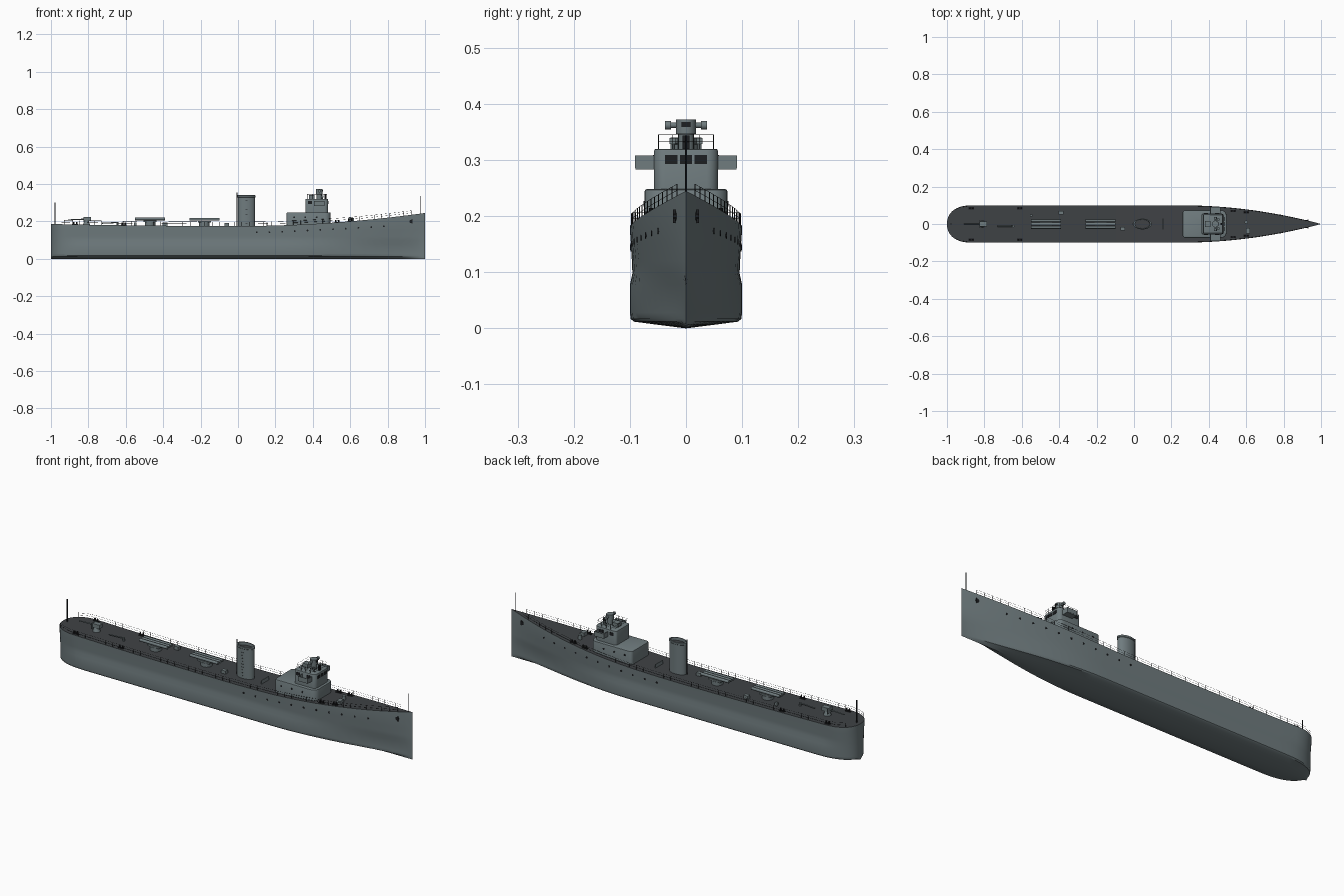
import bpy, bmesh, math
from mathutils import Vector

cube = bpy.data.objects.get("Cube")
if cube:
    bpy.data.objects.remove(cube, do_unlink=True)


def material(name, rgb):
    m = bpy.data.materials.new(name)
    m.use_nodes = True
    m.diffuse_color = (*rgb, 1)
    m.node_tree.nodes["Principled BSDF"].inputs["Base Color"].default_value = (*rgb, 1)
    return m


GREY = material("hull grey", (0.16, 0.2, 0.21))
DECK = material("dark deck grey", (0.05, 0.055, 0.06))
BLACK = material("black fittings", (0.012, 0.013, 0.015))


def finish(name, bm, *mats):
    bmesh.ops.recalc_face_normals(bm, faces=bm.faces)
    me = bpy.data.meshes.new(name)
    bm.to_mesh(me)
    bm.free()
    for m in mats:
        me.materials.append(m)
    me.shade_smooth()
    me.set_sharp_from_angle(angle=math.radians(35))
    ob = bpy.data.objects.new(name, me)
    bpy.context.collection.objects.link(ob)
    return ob


def box(bm, x, y, z, sx, sy, sz):
    vs = bmesh.ops.create_cube(bm, size=1)["verts"]
    bmesh.ops.scale(bm, vec=(sx, sy, sz), verts=vs)
    bmesh.ops.translate(bm, vec=(x, y, z), verts=vs)


def rod(bm, a, b, r, sides=6, r2=None):
    a, b = Vector(a), Vector(b)
    d = b - a
    vs = bmesh.ops.create_cone(bm, cap_ends=True, segments=sides, radius1=r,
                               radius2=r if r2 is None else r2, depth=d.length)["verts"]
    bmesh.ops.rotate(bm, matrix=Vector((0, 0, 1)).rotation_difference(d).to_matrix(), verts=vs)
    bmesh.ops.translate(bm, vec=(a + b) / 2, verts=vs)


def house(name, x0, x1, w, z0, z1, r_aft, r_fore):
    """Deckhouse with rounded corners and a softened roof edge."""
    bm = bmesh.new()
    pts = []
    for cx, cy, r, start in ((x1 - r_fore, w - r_fore, r_fore, 0), (x0 + r_aft, w - r_aft, r_aft, 90),
                             (x0 + r_aft, r_aft - w, r_aft, 180), (x1 - r_fore, r_fore - w, r_fore, 270)):
        for i in range(7):
            t = math.radians(start + 15 * i)
            pts.append((cx + r * math.cos(t), cy + r * math.sin(t), z0))
    base = bm.faces.new([bm.verts.new(p) for p in pts])
    ext = bmesh.ops.extrude_face_region(bm, geom=[base])["geom"]
    bmesh.ops.translate(bm, vec=(0, 0, z1 - z0), verts=[g for g in ext if isinstance(g, bmesh.types.BMVert)])
    edges = [e for e in bm.edges if all(v.co.z > z1 - 1e-4 for v in e.verts)]
    bmesh.ops.bevel(bm, geom=edges, offset=0.004, segments=2, affect='EDGES', profile=0.5)
    return finish(name, bm, GREY)


# Hull lines
def deck_z(x):
    return 0.175 + (0.07 if x > 0 else 0.011) * x * x


def taper(x, fore_power, aft_len):
    if x > 0.25:
        return 0.1 * max(0, 1 - ((x - 0.25) / 0.75) ** 2) ** fore_power
    if x < aft_len - 1:
        return 0.1 * max(0, 1 - ((aft_len - 1 - x) / aft_len) ** 2.5) ** 0.45
    return 0.1


def half_width(x):
    return taper(x, 1.0, 0.14)


# Hull lofted through cross-sections, deck coloured by direction
def section(x):
    d, b, h = half_width(x), taper(x, 1.5, 0.2), deck_z(x)
    m = 0.6 * d + 0.4 * b
    half = [(b * 0.55, 0.007), (b * 0.93, 0.012), (b * 0.985, 0.017), (b, 0.028), (b, 0.078),
            (m * 0.955, 0.098), (m * 0.965, 0.12), (d * 0.985, 0.155), (d, h)]
    return ([(x, 0, 0)] + [(x, y, z) for y, z in half] + [(x, 0, h)]
            + [(x, -y, z) for y, z in reversed(half)])


stations = [-1 + 0.14 * (1 - math.cos(i * math.pi / 24)) for i in range(13)]
stations += [-0.82 + 0.06 * i for i in range(30)] + [0.96, 0.98, 1.0]
bm = bmesh.new()
rings = [[bm.verts.new(p) for p in section(x)] for x in stations]
for a, b in zip(rings, rings[1:]):
    for i in range(len(a)):
        j = (i + 1) % len(a)
        f = bm.faces.new((a[i], a[j], b[j], b[i]))
        f.material_index = 1 if i in (9, 10) else 0
bmesh.ops.remove_doubles(bm, verts=bm.verts, dist=1e-5)
bmesh.ops.dissolve_degenerate(bm, dist=1e-6, edges=bm.edges)
finish("hull", bm, GREY, DECK)

# Portholes and anchors
bm = bmesh.new()
for s in (-1, 1):
    for i in range(11):
        x = 0.1 + 0.068 * i
        z = 0.142 + 0.055 * max(0, x - 0.15) ** 1.2
        d, b = half_width(x), taper(x, 1.5, 0.2)
        m = 0.965 * (0.6 * d + 0.4 * b)
        y = m + (d * 0.985 - m) * min(1, (z - 0.12) / 0.035)
        rod(bm, (x, s * (y - 0.006), z), (x, s * (y + 0.0015), z), 0.005, 10)
    y = half_width(0.925)
    rod(bm, (0.925, s * (y - 0.006), 0.2), (0.925, s * (y + 0.003), 0.2), 0.009, 10)
    box(bm, 0.93, s * (y + 0.002), 0.2, 0.005, 0.004, 0.024)
finish("portholes_and_anchors", bm, BLACK)

# Deck railings
bm = bmesh.new()
for s in (-1, 1):
    tops = []
    for i in range(49):
        x = -0.965 + 0.0394 * i
        y, h = s * max(0.003, half_width(x) - 0.003), deck_z(x)
        rod(bm, (x, y, h - 0.002), (x, y, h + 0.022), 0.0008, 4)
        tops.append(Vector((x, y, h)))
    for a, b in zip(tops, tops[1:]):
        for dz in (0.011, 0.022):
            rod(bm, a + Vector((0, 0, dz)), b + Vector((0, 0, dz)), 0.0005, 4)
finish("deck_railings", bm, BLACK)

# Flag staffs at each end
bm = bmesh.new()
rod(bm, (0.975, 0, 0.23), (0.975, 0, 0.335), 0.0015)
rod(bm, (-0.978, 0, 0.17), (-0.978, 0, 0.302), 0.0025)
finish("flag_staffs", bm, BLACK)

# Superstructure
house("lower_deckhouse", 0.26, 0.495, 0.074, 0.165, 0.248, 0.015, 0.03)
house("bridge_house", 0.36, 0.482, 0.057, 0.245, 0.32, 0.012, 0.02)
bm = bmesh.new()
for s in (-1, 1):
    box(bm, 0.435, s * 0.072, 0.285, 0.055, 0.036, 0.004)
    box(bm, 0.461, s * 0.072, 0.297, 0.003, 0.036, 0.022)
    box(bm, 0.409, s * 0.072, 0.297, 0.003, 0.036, 0.022)
    box(bm, 0.435, s * 0.089, 0.297, 0.055, 0.003, 0.022)
finish("bridge_wings", bm, GREY)

# Bridge windows and doors as thin plates
bm = bmesh.new()
for y in (-0.026, 0, 0.026):
    box(bm, 0.482, y, 0.301, 0.003, 0.022, 0.016)
for s in (-1, 1):
    box(bm, 0.385, s * 0.057, 0.301, 0.022, 0.003, 0.016)
    box(bm, 0.445, s * 0.057, 0.301, 0.022, 0.003, 0.016)
    for x in (0.3, 0.36, 0.42):
        rod(bm, (x, s * 0.072, 0.222), (x, s * 0.0755, 0.222), 0.005, 10)
finish("bridge_windows", bm, BLACK)

# Railing around the bridge roof
bm = bmesh.new()
corners = [Vector(c) for c in ((0.475, -0.049, 0.32), (0.475, 0.049, 0.32),
                               (0.37, 0.049, 0.32), (0.37, -0.049, 0.32))]
for i, a in enumerate(corners):
    b = corners[(i + 1) % 4]
    for k in range(4):
        p = a.lerp(b, k / 4)
        rod(bm, p, p + Vector((0, 0, 0.025)), 0.0008, 4)
    for dz in (0.0125, 0.025):
        rod(bm, a + Vector((0, 0, dz)), b + Vector((0, 0, dz)), 0.0006, 4)
finish("bridge_railing", bm, BLACK)

# Rangefinder director on its pedestal, with lookout stands
bm = bmesh.new()
rod(bm, (0.435, 0, 0.318), (0.435, 0, 0.348), 0.014, 16)
rod(bm, (0.435, 0, 0.346), (0.435, 0, 0.372), 0.018, 20)
rod(bm, (0.435, -0.034, 0.362), (0.435, 0.034, 0.362), 0.005, 12)
for s in (-1, 1):
    rod(bm, (0.435, s * 0.027, 0.362), (0.435, s * 0.037, 0.362), 0.008, 12)
    rod(bm, (0.45, s * 0.024, 0.318), (0.45, s * 0.024, 0.332), 0.004, 10)
    box(bm, 0.45, s * 0.024, 0.334, 0.012, 0.01, 0.01)
box(bm, 0.395, 0, 0.329, 0.03, 0.03, 0.022)
finish("rangefinder", bm, GREY)
bm = bmesh.new()
box(bm, 0.4525, 0, 0.363, 0.003, 0.016, 0.009)
box(bm, 0.467, 0, 0.332, 0.008, 0.012, 0.024)
finish("rangefinder_sight", bm, BLACK)

# Oval funnel with lip, dark mouth and steam pipe
bm = bmesh.new()
levels = ((0.16, 1), (0.328, 1), (0.33, 1.07), (0.338, 1.07), (0.34, 1), (0.34, 0.88), (0.325, 0.86))
rings = [[bm.verts.new((0.045 + 0.046 * s * math.cos(t * math.pi / 16),
                        0.027 * s * math.sin(t * math.pi / 16), z)) for t in range(32)] for z, s in levels]
for a, b in zip(rings, rings[1:]):
    for i in range(32):
        bm.faces.new((a[i], a[(i + 1) % 32], b[(i + 1) % 32], b[i]))
bm.faces.new(rings[-1]).material_index = 1
bm.faces.new(rings[0])
finish("funnel", bm, GREY, DECK)
bm = bmesh.new()
rod(bm, (-0.006, 0, 0.17), (-0.006, 0, 0.355), 0.003, 8)
for k in range(9):
    box(bm, 0.045, -0.029, 0.19 + 0.015 * k, 0.01, 0.002, 0.001)
finish("funnel_pipe_and_rungs", bm, BLACK)

# Triple torpedo tube mounts
for name, cx in (("aft_tubes", -0.47), ("forward_tubes", -0.18)):
    bm = bmesh.new()
    h = deck_z(cx)
    rod(bm, (cx, 0, h - 0.004), (cx, 0, h + 0.02), 0.028, 20)
    box(bm, cx, 0, h + 0.024, 0.07, 0.05, 0.008)
    for y in (-0.018, 0, 0.018):
        rod(bm, (cx - 0.08, y, h + 0.036), (cx + 0.08, y, h + 0.036), 0.0075, 12)
    finish(name, bm, GREY)

# Stern gun trained aft
bm = bmesh.new()
h = deck_z(-0.81)
rod(bm, (-0.81, 0, h - 0.004), (-0.81, 0, h + 0.02), 0.02, 16, 0.012)
box(bm, -0.805, 0, h + 0.03, 0.04, 0.026, 0.02)
box(bm, -0.825, 0, h + 0.028, 0.004, 0.044, 0.028)
rod(bm, (-0.8, 0, h + 0.03), (-0.91, 0, h + 0.026), 0.004, 10, 0.0025)
finish("stern_gun", bm, GREY)

# Lockers, hatches and boat crane
bm = bmesh.new()
for x, y, sx, sy, sz in ((-0.39, 0.06, 0.025, 0.02, 0.02), (-0.06, -0.025, 0.025, 0.02, 0.018),
                         (0.61, -0.036, 0.022, 0.03, 0.02), (-0.55, 0.045, 0.012, 0.012, 0.018)):
    box(bm, x, y, deck_z(x) + sz / 2 - 0.002, sx, sy, sz)
rod(bm, (-0.645, -0.012, 0.17), (-0.645, -0.012, 0.197), 0.006, 10)
rod(bm, (-0.645, -0.012, 0.194), (-0.73, -0.012, 0.19), 0.003, 8)
box(bm, 0.155, 0, 0.185, 0.004, 0.06, 0.02)
rod(bm, (0.6, 0.01, 0.19), (0.6, 0.01, 0.222), 0.009, 12)
finish("deck_fittings", bm, GREY)

# Mooring bollards in pairs
bm = bmesh.new()
for x in (-0.87, -0.61, 0.53, 0.6):
    for s in (-1, 1):
        y, h = s * (half_width(x) - 0.016), deck_z(x)
        box(bm, x, y, h + 0.001, 0.03, 0.012, 0.004)
        for dx in (-0.008, 0.008):
            rod(bm, (x + dx, y, h), (x + dx, y, h + 0.014), 0.004, 8)
finish("bollards", bm, BLACK)
